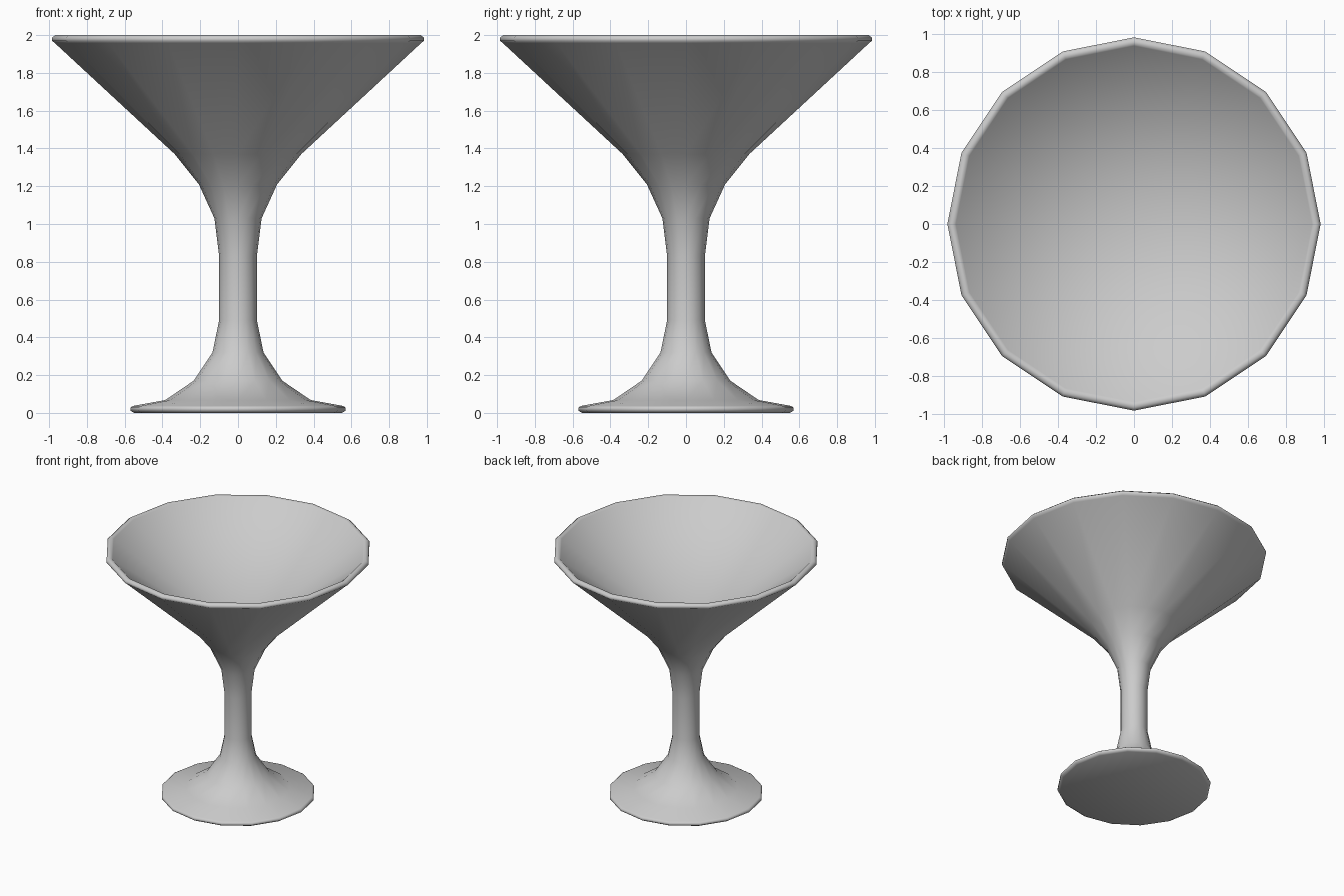
import bpy, bmesh, math

if "Cube" in bpy.data.objects:
    bpy.data.objects.remove(bpy.data.objects["Cube"])

SIDES = 16

# Goblet profile (radius, z): underside, foot, stem, bowl, rim, then inside of bowl
profile = [
    (0, 0), (0.55, 0.0), (0.57, 0.012), (0.57, 0.028), (0.555, 0.037),
    (0.385, 0.068), (0.235, 0.17), (0.135, 0.32), (0.10, 0.49),
    (0.10, 0.83), (0.125, 1.03), (0.207, 1.21), (0.335, 1.37),
    (0.97, 1.958), (0.985, 1.97), (0.985, 1.986), (0.968, 2.0),
    (0.947, 1.997), (0.94, 1.99), (0, 1.3),
]


def lathe(name, points, sides):
    bm = bmesh.new()
    rings = []
    for r, z in points:
        n = sides if r > 0 else 1
        rings.append([bm.verts.new((r * math.cos(2 * math.pi * i / sides),
                                    r * math.sin(2 * math.pi * i / sides), z))
                      for i in range(n)])
    for low, high in zip(rings, rings[1:]):
        for i in range(sides):
            j = (i + 1) % sides
            quad = [low[i % len(low)], low[j % len(low)],
                    high[j % len(high)], high[i % len(high)]]
            bm.faces.new(list(dict.fromkeys(quad)))
    bmesh.ops.recalc_face_normals(bm, faces=bm.faces)
    mesh = bpy.data.meshes.new(name)
    bm.to_mesh(mesh)
    bm.free()
    obj = bpy.data.objects.new(name, mesh)
    bpy.context.collection.objects.link(obj)
    return obj


# Whole glass as one lathed surface, smooth shaded
glass = lathe("cocktail_glass", profile, SIDES)
bpy.context.view_layer.objects.active = glass
glass.select_set(True)
bpy.ops.object.shade_smooth_by_angle(angle=math.radians(60))
